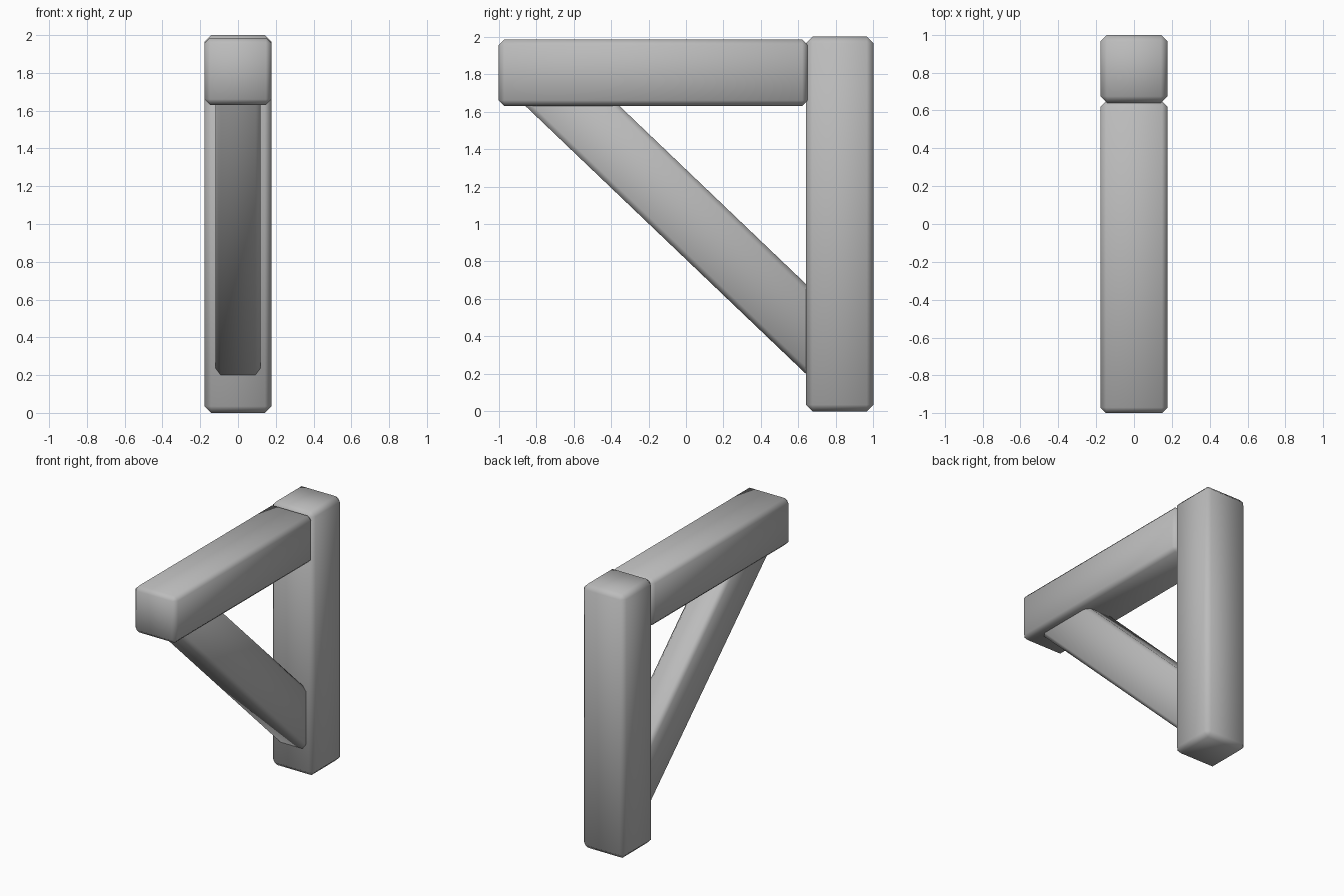
import bpy
import math
from mathutils import Vector

cube = bpy.data.objects.get("Cube")
if cube:
    bpy.data.objects.remove(cube, do_unlink=True)

grey = bpy.data.materials.new("plain grey")
grey.use_nodes = True
colour = (0.5, 0.5, 0.5, 1)
grey.diffuse_color = colour
grey.node_tree.nodes["Principled BSDF"].inputs["Base Color"].default_value = colour


def timber(name, start, end, width, depth, bevel):
    """Chamfered timber running between two points in the x = 0 plane."""
    start, end = Vector(start), Vector(end)
    run = end - start
    bpy.ops.mesh.primitive_cube_add(size=1, location=(start + end) / 2)
    obj = bpy.context.object
    obj.name = name
    obj.scale = (width, run.length, depth)
    obj.rotation_euler.x = math.atan2(run.z, run.y)
    bpy.ops.object.transform_apply(location=False, rotation=False, scale=True)
    mod = obj.modifiers.new("chamfer", "BEVEL")
    mod.width = bevel
    mod.segments = 1
    bpy.ops.object.shade_smooth()
    obj.data.materials.append(grey)
    return obj


# Upright post at the back
timber("post", (0, 0.82, 0), (0, 0.82, 2), 0.355, 0.36, 0.035)

# Horizontal beam reaching forward from the top of the post
timber("beam", (0, -1, 1.808), (0, 0.65, 1.808), 0.355, 0.355, 0.03)

# Diagonal brace, its ends buried in the post and the beam
timber("brace", (0, 0.82, 0.268), (0, -0.784, 1.8), 0.24, 0.347, 0.028)
